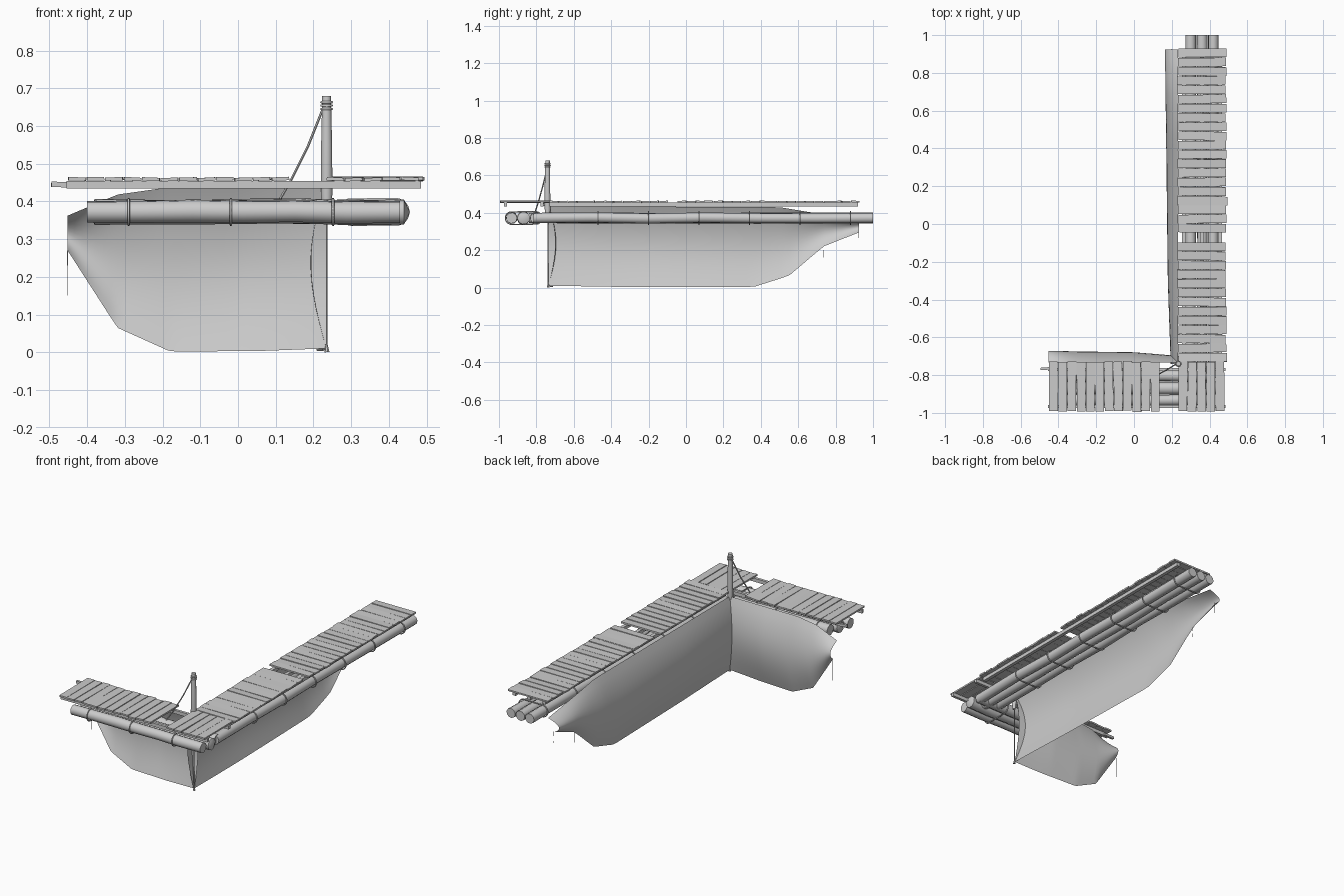
import bpy, bmesh, math, random
from mathutils import Vector, Matrix

if "Cube" in bpy.data.objects:
    bpy.data.objects.remove(bpy.data.objects["Cube"])

random.seed(4)


def finish(name, bm, smooth=True):
    bmesh.ops.recalc_face_normals(bm, faces=bm.faces)
    me = bpy.data.meshes.new(name)
    bm.to_mesh(me)
    bm.free()
    ob = bpy.data.objects.new(name, me)
    bpy.context.collection.objects.link(ob)
    if smooth:
        bpy.context.view_layer.objects.active = ob
        ob.select_set(True)
        bpy.ops.object.shade_smooth_by_angle(angle=math.radians(40))
        ob.select_set(False)
    return ob


def tube(name, pts, radii, sides=10, tip=0.0):
    """Round bar through points, optional pointed ends."""
    pts = [Vector(p) for p in pts]
    if not isinstance(radii, (list, tuple)):
        radii = [radii] * len(pts)
    axis = (pts[-1] - pts[0]).normalized()
    u = axis.orthogonal().normalized()
    v = axis.cross(u)
    bm = bmesh.new()
    rings = []
    for p, r in zip(pts, radii):
        rings.append([bm.verts.new(p + r * (math.cos(a) * u + math.sin(a) * v))
                      for a in [2 * math.pi * k / sides for k in range(sides)]])
    for a, b in zip(rings, rings[1:]):
        for k in range(sides):
            bm.faces.new((a[k], a[(k + 1) % sides], b[(k + 1) % sides], b[k]))
    for ring, p, d in ((rings[0], pts[0], -1), (rings[-1], pts[-1], 1)):
        c = bm.verts.new(p + axis * d * tip)
        for k in range(sides):
            bm.faces.new((ring[k], ring[(k + 1) % sides], c))
    return finish(name, bm)


def box(name, loc, size, rot=(0, 0, 0)):
    bm = bmesh.new()
    bmesh.ops.create_cube(bm, size=1)
    bmesh.ops.scale(bm, vec=size, verts=bm.verts)
    ob = finish(name, bm, False)
    ob.location, ob.rotation_euler = loc, rot
    return ob


def loop_rope(name, pts, r):
    """Closed rope loop."""
    cu = bpy.data.curves.new(name, 'CURVE')
    cu.dimensions = '3D'
    cu.bevel_depth, cu.bevel_resolution = r, 1
    sp = cu.splines.new('POLY')
    sp.points.add(len(pts) - 1)
    for p, co in zip(sp.points, pts):
        p.co = (*co, 1)
    sp.use_cyclic_u = True
    ob = bpy.data.objects.new(name, cu)
    bpy.context.collection.objects.link(ob)


# floating logs, three per arm, gently bent
def log(name, a, b, r, tip):
    a, b = Vector(a), Vector(b)
    n = 7
    pts, rad = [], []
    for i in range(n):
        w = 0 if i in (0, n - 1) else 0.003
        pts.append(a.lerp(b, i / (n - 1)) + Vector([random.uniform(-w, w) for _ in range(3)]))
        rad.append(r * random.uniform(0.96, 1.04))
    tube(name, pts, rad, 10, tip)


LZ = 0.372
for i, o in enumerate((-0.06, 0, 0.06)):
    mid = i == 1
    log(f"long_log_{i}", (0.36 + o, -0.84 if mid else -0.815, LZ), (0.36 + o, 1.0, LZ), 0.028, 0)
    log(f"front_log_{i}", (-0.4 + 0.02 * i, -0.868 + o * 1.07, LZ),
        (0.44 if mid else 0.43, -0.868 + o * 1.07, LZ), 0.034 if mid else 0.03, 0.016 if mid else 0)

# rope bindings around the log bundles
def binding(name, put, half):
    pts = []
    for k in range(24):
        a = 2 * math.pi * k / 24
        c, s = math.cos(a), math.sin(a)
        pts.append(put(math.copysign(half - 0.034, c) + 0.034 * c, LZ + 0.034 * s))
    loop_rope(name, pts, 0.0035)


for i in range(6):
    y = -0.47 + 0.27 * i
    binding(f"long_binding_{i}", lambda o, z: (0.36 + o, y, z), 0.092)
for i in range(3):
    x = -0.29 + 0.271 * i
    binding(f"front_binding_{i}", lambda o, z: (x, -0.868 + o, z), 0.098)

# stringers under the deck
for i, x in enumerate((0.265, 0.36, 0.455)):
    box(f"long_stringer_{i}", (x, 0.095, 0.444), (0.02, 1.65, 0.02))
for i, y in enumerate((-0.77, -0.965)):
    box(f"front_stringer_{i}", (0.015, y, 0.444), (0.94, 0.016, 0.02))
box("loose_stringer_end", (-0.46, -0.765, 0.444), (0.07, 0.013, 0.014), (0, 0.05, 0.08))

# deck planks of the long arm, one missing
N = 34
pitch = 1.66 / N
for i in range(N):
    y = -0.73 + pitch * (i + 0.5)
    if abs(y + 0.05) < pitch / 2:
        continue
    box(f"long_plank_{i}", (0.36 + random.uniform(-0.004, 0.004), y, 0.459 + random.uniform(-0.001, 0.001)),
        (0.255, pitch * 0.93, 0.009),
        (random.uniform(-0.06, 0.06), 0, random.uniform(-0.012, 0.012)))
box("wide_plank", (0.365, 0.12, 0.46), (0.26, 0.045, 0.009))

# deck planks of the front arm, two missing beside the post
for i in range(19):
    x = -0.427 + 0.049 * i
    if 0.14 < x < 0.24:
        continue
    box(f"front_plank_{i}", (x, -0.861 + random.uniform(-0.004, 0.004), 0.459 + random.uniform(-0.001, 0.001)),
        (0.046, 0.262, 0.009),
        (0, random.uniform(-0.06, 0.06), random.uniform(-0.012, 0.012)))

# corner post with rope rings
PX, PY = 0.235, -0.74
tube("post", [(PX, PY, 0.345), (PX, PY, 0.42), (PX, PY - 0.001, 0.55), (PX, PY, 0.68)],
     [0.008, 0.016, 0.015, 0.012], 12)
for i in range(3):
    z = 0.645 + 0.009 * i
    loop_rope(f"post_ring_{i}", [(PX + 0.0135 * math.cos(a), PY + 0.0135 * math.sin(a), z)
                                 for a in [k * math.pi / 6 for k in range(12)]], 0.0035)
tube("stay_rope", [(PX - 0.01, PY, 0.645), (0.185, -0.765, 0.545), (0.14, -0.79, 0.455), (0.105, -0.81, 0.395)], 0.0035, 6)

# hanging sheets, bellied inward between top and bottom edges
def interp(table, s):
    for (a, p), (b, q) in zip(table, table[1:]):
        if s <= b:
            return p + (q - p) * (s - a) / (b - a)
    return table[-1][1]


def sheet(name, s0, s1, top, bottom, depth, put):
    bm = bmesh.new()
    n, m = 36, 12
    rows = []
    for i in range(n + 1):
        s = s0 + (s1 - s0) * i / n
        t, b = interp(top, s), interp(bottom, s)
        d = interp(depth, s)
        rows.append([bm.verts.new(put(s, d * math.sin(math.pi * (j / m) ** 0.9 * interp(((s0, 1), (s1, 0.8)), s)),
                                      t + (b - t) * j / m)) for j in range(m + 1)])
    for a, b in zip(rows, rows[1:]):
        for j in range(m):
            bm.faces.new((a[j], b[j], b[j + 1], a[j + 1]))
    finish(name, bm)


sheet("long_sheet", -0.74, 0.925,
      ((-0.74, 0.435), (0.5, 0.43), (0.65, 0.405), (0.925, 0.365)),
      ((-0.74, 0.01), (-0.3, 0.003), (0.36, 0.003), (0.55, 0.063), (0.735, 0.22), (0.925, 0.295)),
      ((-0.74, 0.04), (-0.3, 0.055), (0.925, 0.07)),
      lambda s, d, z: (0.234 - d, s, z))
sheet("front_sheet", -0.235, 0.452,
      ((-0.235, 0.435), (0.2, 0.435), (0.32, 0.418), (0.452, 0.362)),
      ((-0.235, 0.01), (-0.05, 0.003), (0.18, 0.002), (0.32, 0.065), (0.452, 0.27)),
      ((-0.235, 0.036), (0, 0.055), (0.452, 0.062)),
      lambda s, d, z: (-s, -0.734 + d, z))

# loose threads and the corner weight
tube("thread_front", [(-0.452, -0.69, 0.27), (-0.453, -0.69, 0.15)], 0.0012, 4)
tube("thread_long_a", [(0.2, 0.924, 0.295), (0.2, 0.925, 0.23)], 0.0012, 4)
tube("thread_long_b", [(0.2, 0.735, 0.22), (0.2, 0.737, 0.16)], 0.0012, 4)
tube("corner_rope", [(PX, -0.737, 0.36), (PX, -0.737, 0.02)], 0.002, 5)
tube("corner_weight", [(PX, -0.737, 0.02), (PX + 0.001, -0.737, 0.0)], [0.003, 0.007], 6)
